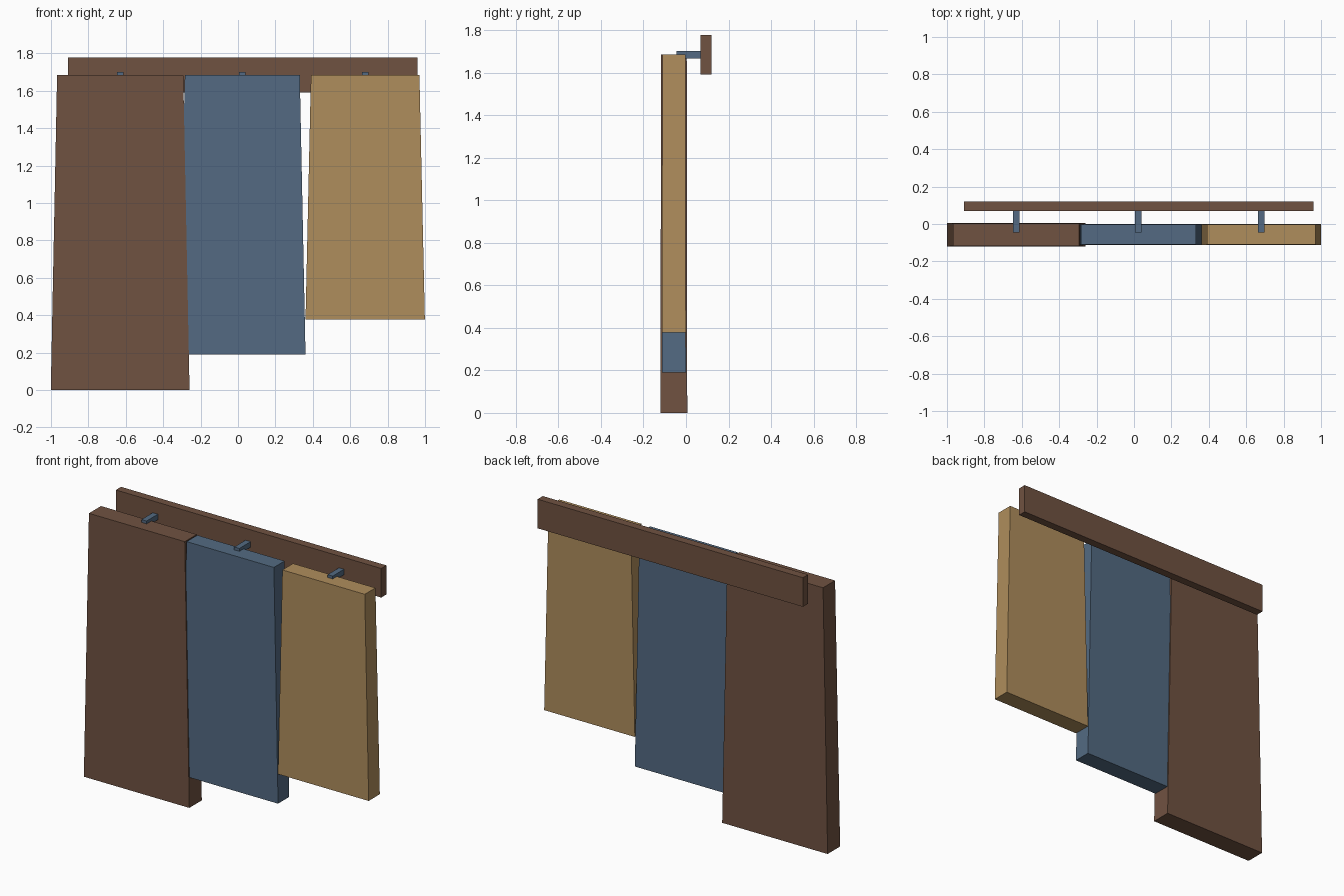
import bpy, bmesh

if "Cube" in bpy.data.objects:
    bpy.data.objects.remove(bpy.data.objects["Cube"])


def material(name, rgb):
    # sRGB bytes to linear
    lin = [((c / 255 + 0.055) / 1.055) ** 2.4 for c in rgb]
    m = bpy.data.materials.new(name)
    m.diffuse_color = (*lin, 1)
    m.use_nodes = True
    m.node_tree.nodes["Principled BSDF"].inputs["Base Color"].default_value = m.diffuse_color
    return m


BROWN = material("brown_wood", (112, 82, 65))
BLUE = material("slate_blue", (83, 106, 130))
GOLD = material("golden_wood", (175, 141, 92))


def block(name, lo, hi, mat, taper=(1, 1)):
    """Box from lo to hi; the top is scaled about its centre by taper (x, y)."""
    mid = [(a + b) / 2 for a, b in zip(lo, hi)]
    size = [b - a for a, b in zip(lo, hi)]
    bm = bmesh.new()
    bmesh.ops.create_cube(bm, size=1)
    for v in bm.verts:
        top = v.co.z > 0
        v.co.x *= size[0] * (taper[0] if top else 1)
        v.co.y *= size[1] * (taper[1] if top else 1)
        v.co.z *= size[2]
    mesh = bpy.data.meshes.new(name)
    bm.to_mesh(mesh)
    bm.free()
    mesh.materials.append(mat)
    ob = bpy.data.objects.new(name, mesh)
    ob.location = mid
    bpy.context.collection.objects.link(ob)


# Wall rail
block("rail", (-0.908, 0.069, 1.592), (0.96, 0.121, 1.777), BROWN)

# Hanging panels (flared toward the bottom), each with a peg to the rail
panels = [
    ("long", -0.63, 0.371, 0.063, 0.0, BROWN),
    ("middle", 0.023, 0.338, 0.056, 0.19, BLUE),
    ("short", 0.68, 0.319, 0.056, 0.378, GOLD),
]
for label, x, half_w, half_d, bottom, mat in panels:
    yc = -0.057
    block(label + "_panel", (x - half_w, yc - half_d, bottom),
          (x + half_w, yc + half_d, 1.684), mat, (0.909, 0.96))
    block(label + "_peg", (x - 0.018, -0.045, 1.667), (x + 0.018, 0.075, 1.702), BLUE)
